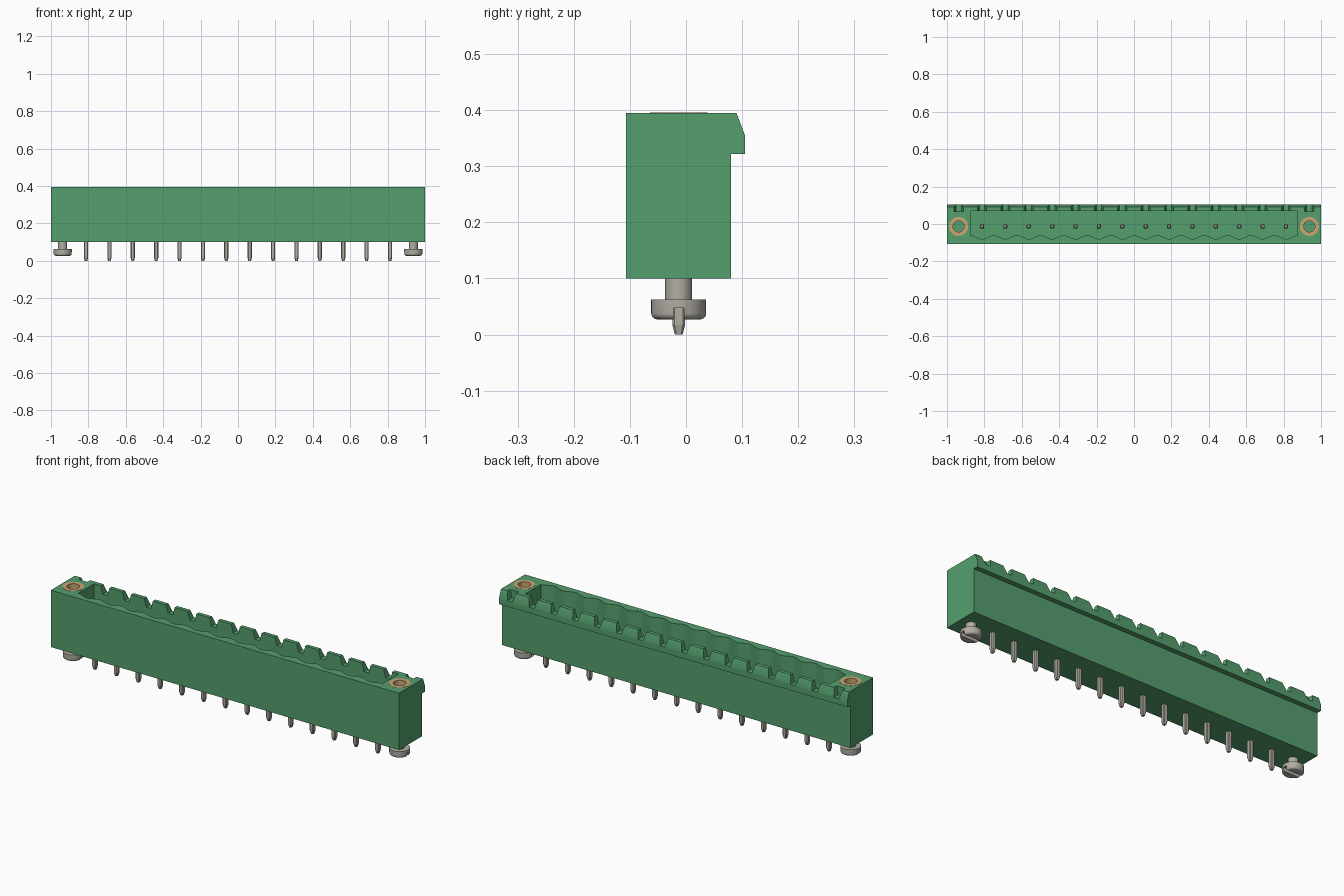
import bpy, bmesh, math
from mathutils import Matrix

cube = bpy.data.objects.get("Cube")
if cube:
    bpy.data.objects.remove(cube, do_unlink=True)

PITCH, PINS, AXIS_Y = 0.125, 14, -0.013
PIN_X = [(i - (PINS - 1) / 2) * PITCH for i in range(PINS)]
SCREW_X = PIN_X[-1] + PITCH
BOTTOM, TOP, FLOOR = 0.1, 0.395, 0.16


def material(name, rgb):
    m = bpy.data.materials.new(name)
    m.use_nodes = True
    m.diffuse_color = (*rgb, 1)
    m.node_tree.nodes["Principled BSDF"].inputs["Base Color"].default_value = (*rgb, 1)
    return m


green = material("green plastic", (0.09, 0.345, 0.155))
metal = material("grey metal", (0.44, 0.42, 0.37))
brass = material("brass", (0.58, 0.38, 0.17))


def finish(name, bm, mat=None):
    bmesh.ops.recalc_face_normals(bm, faces=bm.faces)
    mesh = bpy.data.meshes.new(name)
    bm.to_mesh(mesh)
    bm.free()
    ob = bpy.data.objects.new(name, mesh)
    bpy.context.collection.objects.link(ob)
    if mat:
        mesh.materials.append(mat)
    return ob


def extrude(bm, points, direction):
    """Closed prism from a loop of 3D points."""
    face = bm.faces.new([bm.verts.new(p) for p in points])
    new = bmesh.ops.extrude_face_region(bm, geom=[face])["geom"]
    bmesh.ops.translate(bm, vec=direction,
                        verts=[v for v in new if isinstance(v, bmesh.types.BMVert)])


def lathe(bm, profile, x, steps=40, closed=False):
    """Spin an (r, z) profile about the vertical axis at x."""
    verts = [bm.verts.new((x + r, AXIS_Y, z)) for r, z in profile]
    pairs = list(zip(verts, verts[1:]))
    if closed:
        pairs.append((verts[-1], verts[0]))
    edges = [bm.edges.new(p) for p in pairs]
    bmesh.ops.spin(bm, geom=verts + edges, cent=(x, AXIS_Y, 0), axis=(0, 0, 1),
                   angle=math.tau, steps=steps)
    bmesh.ops.remove_doubles(bm, verts=bm.verts, dist=1e-5)


def cut(ob, *cutters):
    for c in cutters:
        mod = ob.modifiers.new("cut", "BOOLEAN")
        mod.operation, mod.solver, mod.object = "DIFFERENCE", "EXACT", c
    graph = bpy.context.evaluated_depsgraph_get()
    mesh = bpy.data.meshes.new_from_object(ob.evaluated_get(graph))
    ob.modifiers.clear()
    ob.data = mesh
    for c in cutters:
        bpy.data.objects.remove(c, do_unlink=True)


def smooth(ob):
    bpy.ops.object.select_all(action="DESELECT")
    ob.select_set(True)
    bpy.context.view_layer.objects.active = ob
    bpy.ops.object.shade_smooth_by_angle(angle=math.radians(30))


# Housing with the overhanging rear lip
side = [(-0.107, BOTTOM), (0.08, BOTTOM), (0.08, 0.322), (0.105, 0.322),
        (0.105, 0.355), (0.09, TOP), (-0.107, TOP)]
bm = bmesh.new()
extrude(bm, [(-1, y, z) for y, z in side], (2, 0, 0))
housing = finish("housing", bm, green)

# Cavity with a scalloped front wall
end = PIN_X[-1] + PITCH / 2
count = PINS * 12
outline = [(end, 0.07, FLOOR), (-end, 0.07, FLOOR)]
for i in range(count + 1):
    wave = math.cos(math.tau * PINS * i / count)
    outline.append((-end + 2 * end * i / count, -0.07 + 0.01 * wave, FLOOR))
bm = bmesh.new()
extrude(bm, outline, (0, 0, 0.3))
cavity = finish("cavity_cutter", bm)

# Coding notches through the rear lip
bm = bmesh.new()
for x in [-SCREW_X] + PIN_X + [SCREW_X]:
    shape = [(-0.014, 0.353), (0.014, 0.353), (0.026, 0.4), (-0.026, 0.4)]
    extrude(bm, [(x + dx, 0.068, z) for dx, z in shape], (0, 0.06, 0))
notches = finish("notch_cutter", bm)

# Sockets for the threaded inserts
bm = bmesh.new()
for x in (-SCREW_X, SCREW_X):
    lathe(bm, [(0, 0.2), (0.049, 0.2), (0.049, 0.42), (0, 0.42)], x)
sockets = finish("socket_cutter", bm)
cut(housing, cavity, notches, sockets)
smooth(housing)

# Contact pins with chamfered tips
for i, x in enumerate(PIN_X):
    bm = bmesh.new()
    bmesh.ops.create_cube(bm, size=1, matrix=Matrix.Translation((x, AXIS_Y, 0.17))
                          @ Matrix.Diagonal((0.023, 0.023, 0.34, 1)))
    upright = [e for e in bm.edges if abs(e.verts[0].co.z - e.verts[1].co.z) > 0.1]
    bmesh.ops.bevel(bm, geom=upright, offset=0.004, segments=1, affect="EDGES")
    for z in (0.018, 0.322):
        bmesh.ops.bisect_plane(bm, geom=bm.verts[:] + bm.edges[:] + bm.faces[:],
                               plane_co=(0, 0, z), plane_no=(0, 0, 1))
    for v in bm.verts:
        if v.co.z < 0.001 or v.co.z > 0.339:
            v.co.x = x + (v.co.x - x) * 0.6
            v.co.y = AXIS_Y + (v.co.y - AXIS_Y) * 0.6
    finish(f"pin_{i + 1}", bm, metal)

# Mounting screws and threaded inserts at both ends
for label, s in (("left", 1), ("right", -1)):
    x = s * SCREW_X
    profile = [(0, 0.027), (0.038, 0.027)]
    for k in range(1, 6):
        a = math.pi / 2 * k / 5
        profile.append((0.038 + 0.011 * math.sin(a), 0.038 - 0.011 * math.cos(a)))
    profile += [(0.049, 0.062), (0.024, 0.062), (0.024, 0.12), (0, 0.12)]
    bm = bmesh.new()
    lathe(bm, profile, x)
    screw = finish(f"{label}_screw", bm, metal)

    bm = bmesh.new()
    bmesh.ops.create_cube(bm, size=1, matrix=Matrix.Translation((x, AXIS_Y, 0.027))
                          @ Matrix.Diagonal((0.2, 0.019, 0.04, 1)))
    cut(screw, finish("slot_cutter", bm))
    smooth(screw)

    bm = bmesh.new()
    lathe(bm, [(0.03, 0.19), (0.051, 0.19), (0.051, 0.396), (0.03, 0.396)], x, closed=True)
    smooth(finish(f"{label}_insert", bm, brass))
